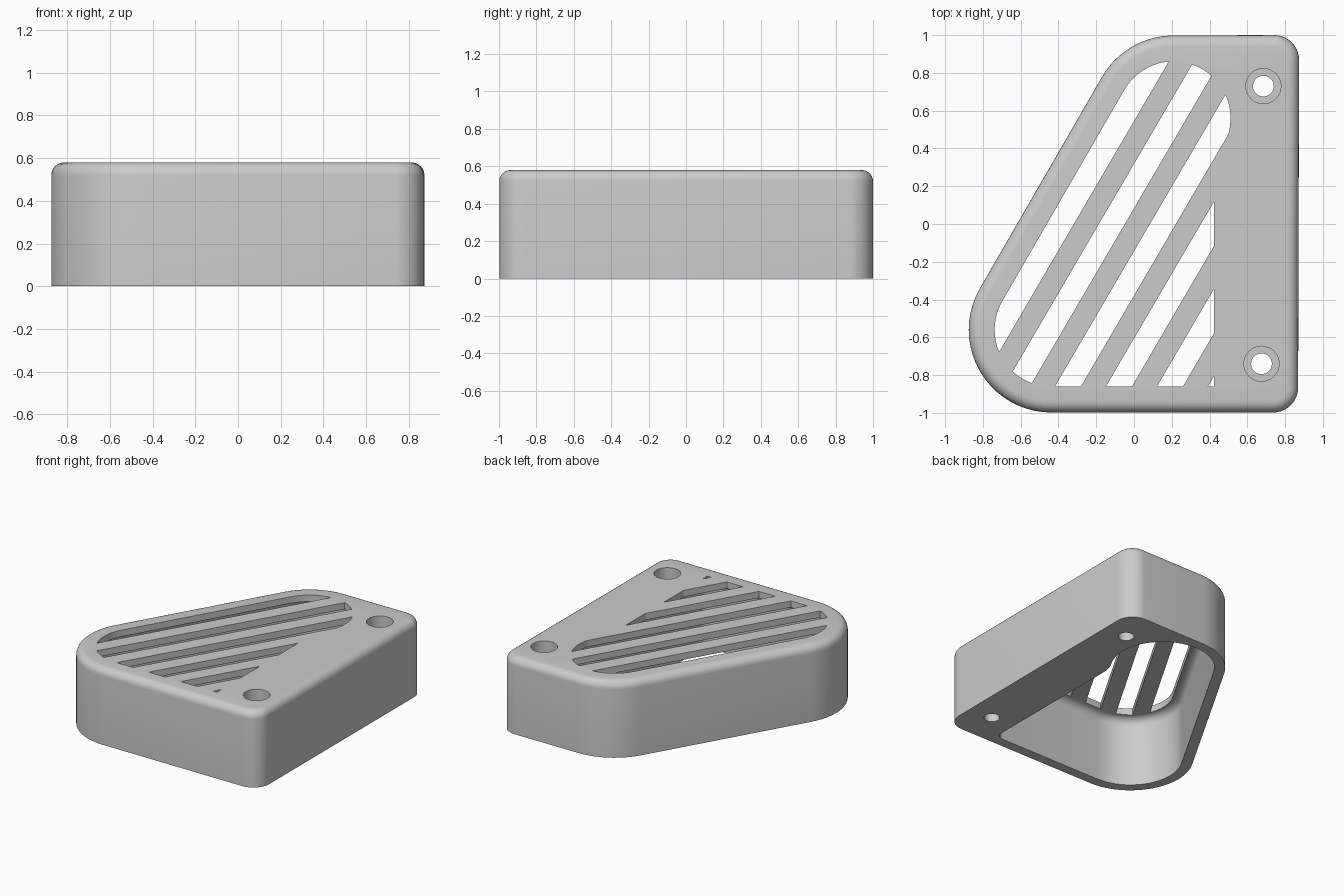
import bpy, bmesh
from math import radians, degrees, acos, cos, sin, tan

default = bpy.data.objects.get("Cube")
if default:
    bpy.data.objects.remove(default, do_unlink=True)

HEIGHT, PLATE, FILLET = 0.58, 0.05, 0.06
LOW = (-0.437, -0.56)     # centre of the large front left corner
HIGH = (0.21, 0.56)       # centre of the large back corner
WALL_R, VENT_R = 0.438, 0.302
SIDE = 0.425              # edge of the vented area beside the screw block
BLEND = 0.3               # radius blending that edge into the back corner

grey = bpy.data.materials.new("light grey plastic")
grey.use_nodes = True
grey.diffuse_color = (0.6, 0.6, 0.6, 1)
grey.node_tree.nodes["Principled BSDF"].inputs["Base Color"].default_value = (0.6, 0.6, 0.6, 1)


def arc(centre, r, a0, a1, n=20):
    angles = [radians(a0 + (a1 - a0) * i / n) for i in range(n + 1)]
    return [(centre[0] + r * cos(a), centre[1] + r * sin(a)) for a in angles]


def shell(d):
    """Outer outline, moved inwards by d."""
    r = WALL_R - d
    return (arc(LOW, r, 150, 270) + arc((0.737, -0.866), 0.132 - d, -90, 0, 10)
            + arc((0.742, 0.868), 0.132 - d, 0, 90, 10) + arc(HIGH, r, 90, 150, 16))


def vent_outline(d):
    """Outline of the vented area, moved outwards by d."""
    r, corner = VENT_R + d, 0.004
    reach = VENT_R + BLEND
    turn = acos((SIDE + BLEND - HIGH[0]) / reach)
    blend = (SIDE + BLEND, HIGH[1] - reach * sin(turn))
    turn = degrees(turn)
    return (arc(LOW, r, 150, 270)
            + arc((SIDE - corner, LOW[1] - VENT_R + corner), corner + d, -90, 0, 8)
            + arc(blend, BLEND - d, 180, 180 - turn, 8)
            + arc(HIGH, r, -turn, 150, 32)[1:])


def hollow(d):
    """Outline of the hollow, wider than the vents, moved inwards by d."""
    return vent_outline(FILLET - d)


def rounded_sections(outline, z0, z1, radius, steps=6):
    """Horizontal sections of a block whose top rim is rounded."""
    rim = [radians(90 * i / steps) for i in range(steps + 1)]
    return [(outline(0), z0)] + [
        (outline(radius * (1 - cos(a))), z1 - radius * (1 - sin(a))) for a in rim]


def loft(bm, sections):
    rings = [[bm.verts.new((x, y, z)) for x, y in pts] for pts, z in sections]
    bm.faces.new(rings[0][::-1])
    bm.faces.new(rings[-1])
    for low, high in zip(rings, rings[1:]):
        for i in range(len(low)):
            j = (i + 1) % len(low)
            bm.faces.new((low[i], low[j], high[j], high[i]))


def solid(name, blocks):
    """One object from one or more blocks, each a list of sections."""
    bm = bmesh.new()
    for sections in blocks:
        loft(bm, sections)
    mesh = bpy.data.meshes.new(name)
    bm.to_mesh(mesh)
    bm.free()
    mesh.materials.append(grey)
    ob = bpy.data.objects.new(name, mesh)
    bpy.context.collection.objects.link(ob)
    return ob


def prism(name, outlines, z0, z1):
    return solid(name, [[(pts, z0), (pts, z1)] for pts in outlines])


def combine(target, cutter, operation='DIFFERENCE'):
    mod = target.modifiers.new("cut", 'BOOLEAN')
    mod.operation, mod.solver, mod.object = operation, 'EXACT', cutter
    bpy.context.view_layer.objects.active = target
    bpy.ops.object.modifier_apply(modifier=mod.name)
    bpy.data.objects.remove(cutter, do_unlink=True)


# Outer shell with a rounded upper rim
body = solid("vented_housing", [rounded_sections(shell, 0, HEIGHT, FILLET)])

# Hollow, open underneath and rounded into the top plate
combine(body, solid("hollow_cutter",
                    [rounded_sections(hollow, -0.1, HEIGHT - PLATE, FILLET)]))

# Slanted vent slots, kept inside the flat part of the hollow's ceiling
y0, y1 = -1.0, 1.0
shift = (y1 - y0) / tan(radians(59.7))
slots = []
for k in range(-2, 4):
    x = -0.5 + 0.27 * k
    left = x - (0.1 if k == -2 else 0)
    slots.append([(left, y0), (x + 0.137, y0), (x + 0.137 + shift, y1), (left + shift, y1)])
vents = prism("slot_cutter", slots, HEIGHT - PLATE - 0.03, HEIGHT + 0.1)
combine(vents, prism("vent_area", [vent_outline(-0.001)], 0, HEIGHT + 0.2), 'INTERSECT')
combine(body, vents)

# Counterbored screw holes
for centre in ((0.685, 0.73), (0.675, -0.74)):
    combine(body, prism("hole_cutter", [arc(centre, 0.055, 0, 348.75, 31)], -0.1, 0.7))
    combine(body, prism("counterbore_cutter", [arc(centre, 0.093, 0, 348.75, 31)], 0.2, 0.7))

bpy.ops.object.select_all(action='DESELECT')
body.select_set(True)
bpy.context.view_layer.objects.active = body
bpy.ops.object.shade_smooth_by_angle(angle=radians(30))
